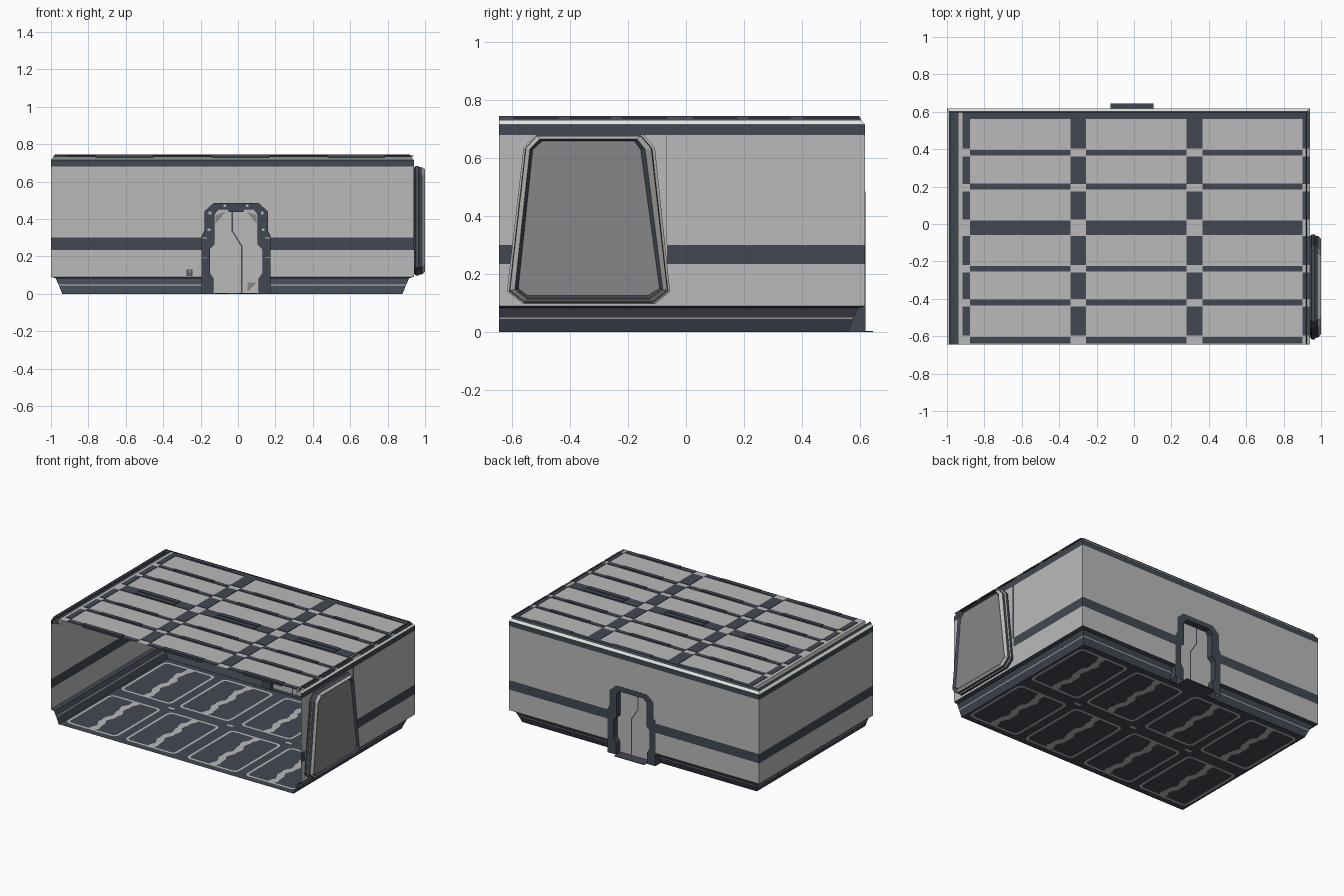
import bpy, bmesh, math

if "Cube" in bpy.data.objects:
    bpy.data.objects.remove(bpy.data.objects["Cube"])

def mat(name, c):
    m = bpy.data.materials.new(name)
    m.diffuse_color = (*c, 1)
    m.use_nodes = True
    m.node_tree.nodes["Principled BSDF"].inputs["Base Color"].default_value = m.diffuse_color
    return m

LIGHT, DARK, GLASS, WHITE = range(4)
MATS = [mat("light_grey_panel", (.49, .49, .49)), mat("dark_slate_trim", (.054, .064, .086)),
        mat("smoked_glass", (.24, .24, .25)), mat("white_light_strip", (.85, .9, .85))]

class Part:
    """Collects faces into one named object."""
    def __init__(self, name):
        self.name, self.bm = name, bmesh.new()

    def face(self, pts, m):
        # drop repeated corners so a collapsed quad becomes a triangle
        clean = [p for i, p in enumerate(pts) if p != pts[i - 1]]
        if len(clean) > 2:
            f = self.bm.faces.new([self.bm.verts.new(p) for p in clean])
            f.material_index = m

    def loft(self, a, b, m, closed=True):
        n = len(a)
        for i in range(n if closed else n - 1):
            j = (i + 1) % n
            self.face([a[i], a[j], b[j], b[i]], m)

    def box(self, x0, x1, y0, y1, z0, z1, m):
        lo = [(x0, y0, z0), (x1, y0, z0), (x1, y1, z0), (x0, y1, z0)]
        hi = [(x, y, z1) for x, y, _ in lo]
        self.loft(lo, hi, m)
        self.face(lo[::-1], m)
        self.face(hi, m)

    def done(self):
        bmesh.ops.remove_doubles(self.bm, verts=self.bm.verts, dist=1e-5)
        bmesh.ops.recalc_face_normals(self.bm, faces=self.bm.faces)
        me = bpy.data.meshes.new(self.name)
        self.bm.to_mesh(me)
        self.bm.free()
        for m in MATS:
            me.materials.append(m)
        bpy.context.collection.objects.link(bpy.data.objects.new(self.name, me))

XL, XR, YF, YB = -1.0, .94, -.645, .617

# Walls: one profile of (inset, height, colour above) swept round three sides, open at the front
profile = [(.06, 0, DARK), (.042, .045, LIGHT), (.04, .05, DARK), (.025, .083, DARK), (0, .09, LIGHT),
           (0, .235, DARK), (0, .3, LIGHT), (0, .45, LIGHT), (0, .68, DARK), (0, .715, WHITE),
           (.012, .73, DARK), (.02, .745, DARK)]
path = [(XL, YF), (XL, YB), (-.16, YB), (.14, YB), (XR, YB), (XR, -.065), (XR, YF)]

def path_at(o, z):
    return [(x + o if x == XL else x - o if x == XR else x, y - o if y == YB else y, z) for x, y in path]

walls = Part("walls")
for (o0, z0, m), (o1, z1, _) in zip(profile, profile[1:]):
    a, b = path_at(o0, z0), path_at(o1, z1)
    for i in range(6):
        doorway = i == 2 and z1 <= .45
        window = i == 5 and .09 <= z0 < .68
        if not (doorway or window):
            walls.face([a[i], a[i + 1], b[i + 1], b[i]], m)
walls.done()

# Window: chamfered trapezoid rings stepping outward from the right wall
outer = [(-.617, .141), (-.56, .097), (-.107, .097), (-.055, .141),
         (-.107, .635), (-.148, .682), (-.52, .682), (-.56, .635)]
inner = [(-.59, .148), (-.55, .117), (-.124, .117), (-.08, .148),
         (-.141, .631), (-.169, .666), (-.503, .666), (-.538, .631)]

def ring(t, x):
    return [(x, a + (c - a) * t, b + (d - b) * t) for (a, b), (c, d) in zip(outer, inner)]

win = Part("window")
c = [(XR, YF, .09), (XR, -.065, .09), (XR, -.065, .68), (XR, YF, .68)]
rings = [([c[0], c[0], c[1], c[1], c[2], c[2], c[3], c[3]], LIGHT),
         (ring(.5, XR), DARK), (ring(0, .95), DARK), (ring(0, .966), LIGHT), (ring(.3, .97), DARK),
         (ring(.38, .985), LIGHT), (ring(1, 1), DARK), (ring(1.45, .985), None)]
for (a, m), (b, _) in zip(rings, rings[1:]):
    win.loft(a, b, m)
win.face(rings[-1][0], GLASS)
win.box(XR - .001, XR + .001, YF, -.6, .235, .3, DARK)
win.box(XR - .001, XR + .002, -.068, -.065, .3, .68, DARK)
win.done()

# Door frame: matched outer and inner half outlines, mirrored
CX = -.01
fo = [(.185, 0), (.185, .08), (.185, .13), (.185, .31), (.17, .335), (.17, .44), (.12, .485)]
fi = [(.12, 0), (.12, .08), (.14, .11), (.14, .24), (.115, .265), (.115, .425), (.095, .45)]

def outline(half, y):
    return [(CX - w, y, z) for w, z in half] + [(CX + w, y, z) for w, z in half[::-1]]

Y0, Y1, YP = .55, .618, .575
frame = Part("door_frame")
loops = [outline(fo, Y1), outline(fo, Y0), outline(fi, Y0), outline(fi, Y1), outline(fo, Y1)]
for a, b in zip(loops, loops[1:]):
    frame.loft(a, b, DARK, closed=False)
for s in (-1, 1):                       # small light inserts on the frame
    for z in (.19, .295):
        x = CX + s * .168
        frame.box(x - .013, x + .013, Y0 - .003, Y0, z, z + .005, LIGHT)
    for w, z in ((.14, .425), (.06, .463), (.145, .335)):
        x = CX + s * w
        frame.box(x - .007, x + .007, Y0 - .003, Y0, z, z + .014, LIGHT)
frame.box(CX - .04, CX + .04, Y0 - .006, Y0 + .02, .438, .452, DARK)
frame.done()

# Door leaf with a stepped seam, seen from both sides
door = Part("door_leaf")
door.face(outline(fi, YP), LIGHT)
seam = [(-.03, .45), (-.03, .335), (.02, .255), (.02, 0)]
for (xa, za), (xb, zb) in zip(seam, seam[1:]):
    for y in (YP - .002, YP + .002):
        door.face([(xa - .004, y, za), (xa + .004, y, za), (xb + .004, y, zb), (xb - .004, y, zb)], DARK)
for s in (-1, 1):                       # lower and upper corner plates
    door.face([(CX + s * .11, YP - .003, .42), (CX + s * .055, YP - .003, .44), (CX + s * .11, YP - .003, .375)], GLASS)
door.face([(.05, YP - .003, .01), (.1, YP - .003, .06), (.05, YP - .003, .06)], GLASS)
door.done()

sill = Part("door_threshold")
sill.box(-.125, .105, .55, .645, 0, .004, DARK)
sill.done()

sign = Part("wall_control_plate")
sign.box(-.275, -.242, YB - .006, YB - .001, .095, .13, DARK)
for k in range(3):
    sign.box(-.268, -.249, YB - .008, YB - .006, .102 + k * .009, .106 + k * .009, LIGHT)
sign.done()

# Floor: dark slab with light rounded outlines and wavy inlays in two rows of four
FX0, FX1, FY1 = XL + .06, XR - .06, YB - .06
floor = Part("floor")
floor.face([(FX0, YF, .002), (FX1, YF, .002), (FX1, FY1, .002), (FX0, FY1, .002)], DARK)
floor.done()

def rounded(cx, cy, hx, hy, r, z):
    pts = []
    for k, (sx, sy) in enumerate(((1, 1), (-1, 1), (-1, -1), (1, -1))):
        for q in range(4):
            a = math.pi / 2 * (k + q / 3)
            pts.append((cx + sx * (hx - r) + r * math.cos(a), cy + sy * (hy - r) + r * math.sin(a), z))
    return pts

inlay = Part("floor_inlays")
cw, ch = (FX1 - FX0) / 4, (FY1 - YF) / 2
for i in range(4):
    for j in range(2):
        cx = FX0 + cw * (i + .5) + (.012 if i < 2 else -.012) * -1
        cy = YF + ch * (j + .5)
        hx, hy = cw / 2 - .03, ch / 2 - .045
        for z in (0, .004):
            inlay.loft(rounded(cx, cy, hx, hy, .035, z), rounded(cx, cy, hx - .016, hy - .016, .025, z), LIGHT)
            edge = [[], []]
            for k in range(17):
                y = cy - hy + .014 + (2 * hy - .028) * k / 16
                w = .022 + .007 * math.sin(k * 2.1)
                mid = cx + .012 * math.sin(k * .9)
                edge[0].append((mid - w, y, z))
                edge[1].append((mid + w, y, z))
            inlay.loft(edge[0], edge[1], LIGHT, closed=False)
for x in (-.485, -.03, .425):           # small markers along the aisle
    inlay.box(x - .025, x + .025, YF + ch - .012, YF + ch + .012, 0, .004, LIGHT)
inlay.done()

# Ceiling sheet with dark pads in columns and ribbed bars in rows
ceil = Part("ceiling")
CZ = .737
ceil.face([(-.94, YF, CZ), (XR, YF, CZ), (XR, .6, CZ), (-.94, .6, CZ)], LIGHT)
ceil.done()

rows = [(.58, .018), (.38, .015), (.2, .016), (0, .02), (-.04, .02), (-.24, .015), (-.42, .017), (-.622, .018)]
pads = [(.405, .595), (.215, .36), (.025, .175), (-.22, -.065), (-.4, -.26), (-.595, -.44)]
cols = [(-.917, -.877), (-.34, -.257), (.28, .365), (.9, .938)]
bars = Part("ceiling_bars")
for x0, x1 in cols:
    for y0, y1 in pads:
        bars.box(x0, x1, y0, y1, CZ - .003, CZ + .003, DARK)
for (_, x0), (x1, _) in zip(cols, cols[1:]):
    mid = (x0 + x1) / 2
    for y, h in rows:
        bars.box(x0, x1, y - h, y + h, CZ - .003, CZ + .003, DARK)
        bars.box(mid - .153, mid + .153, y - h * .8, y + h * .8, CZ - .012, CZ + .008, DARK)
bars.done()

# Light cove along the left wall
cove = Part("light_cove")
cove.face([(-1, YF, .7), (-.94, YF, .7), (-.94, .6, .7), (-1, .6, .7)], DARK)
cove.face([(-.94, YF, .7), (-.94, .6, .7), (-.94, .6, CZ), (-.94, YF, CZ)], WHITE)
cove.box(-.965, -.962, YF, .6, .7, .71, LIGHT)
cove.done()
